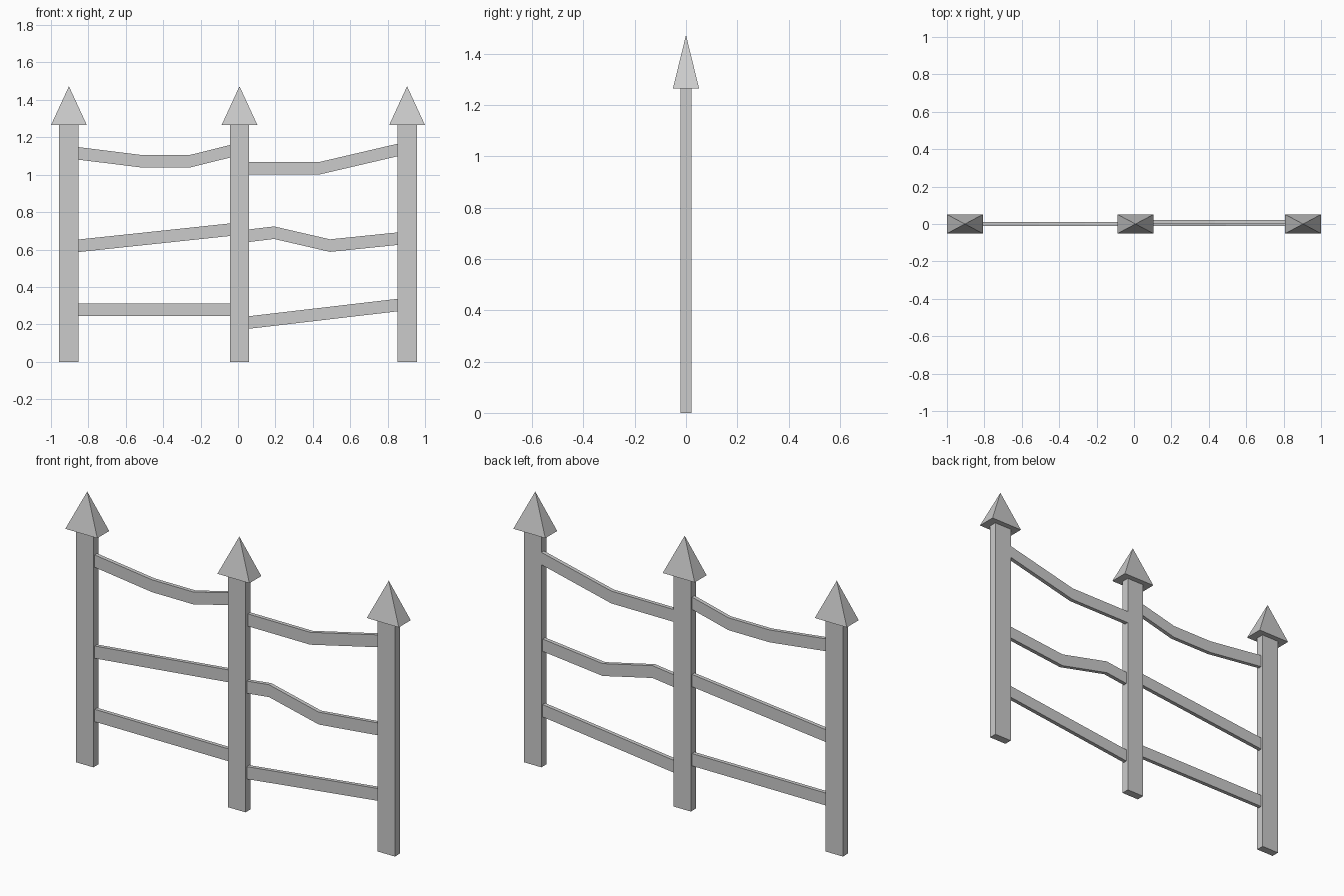
import bpy, bmesh

if "Cube" in bpy.data.objects:
    bpy.data.objects.remove(bpy.data.objects["Cube"])

POST_HALF_W, POST_HALF_D, POST_H = 0.052, 0.0215, 1.265
CAP_HALF_W, CAP_HALF_D, TOP = 0.096, 0.051, 1.473
RAIL_HALF_H, RAIL_HALF_D = 0.0335, 0.0107


def finish(bm, name):
    bmesh.ops.recalc_face_normals(bm, faces=bm.faces)
    mesh = bpy.data.meshes.new(name)
    bm.to_mesh(mesh)
    bm.free()
    bpy.context.collection.objects.link(bpy.data.objects.new(name, mesh))


def extrude_profile(name, profile, y, half_d):
    """Closed x-z outline given depth along y."""
    bm = bmesh.new()
    face = bm.faces.new([bm.verts.new((x, y - half_d, z)) for x, z in profile])
    ext = bmesh.ops.extrude_face_region(bm, geom=[face])
    verts = [v for v in ext["geom"] if isinstance(v, bmesh.types.BMVert)]
    bmesh.ops.translate(bm, verts=verts, vec=(0, 2 * half_d, 0))
    finish(bm, name)


def post(name, x):
    w = POST_HALF_W
    extrude_profile(name, [(x - w, 0), (x + w, 0), (x + w, POST_H), (x - w, POST_H)],
                    0, POST_HALF_D)


def cap(name, x):
    bm = bmesh.new()
    base = [bm.verts.new((x + sx * CAP_HALF_W, sy * CAP_HALF_D, POST_H))
            for sx, sy in ((-1, -1), (1, -1), (1, 1), (-1, 1))]
    tip = bm.verts.new((x, 0, TOP))
    bm.faces.new(base)
    for i in range(4):
        bm.faces.new((base[i], base[(i + 1) % 4], tip))
    finish(bm, name)


def rail(name, path, y=0):
    h = RAIL_HALF_H
    outline = [(x, z - h) for x, z in path] + [(x, z + h) for x, z in reversed(path)]
    extrude_profile(name, outline, y, RAIL_HALF_D)


# Posts with pyramid caps
for side, x in (("left", -0.904), ("middle", 0.008), ("right", 0.904)):
    post(side + "_post", x)
    cap(side + "_post_cap", x)

# Left bay rails
L0, L1 = -0.853, -0.043
rail("left_top_rail", [(L0, 1.114), (-0.508, 1.071), (-0.262, 1.071), (L1, 1.125)])
rail("left_middle_rail", [(L0, 0.62), (L1, 0.706)])
rail("left_bottom_rail", [(L0, 0.277), (L1, 0.277)])

# Right bay rails
R0, R1 = 0.059, 0.853
rail("right_top_rail", [(R0, 1.034), (0.433, 1.034), (R1, 1.132)], y=0.0105)
rail("right_middle_rail", [(R0, 0.674), (0.193, 0.69), (0.492, 0.621), (R1, 0.658)])
rail("right_bottom_rail", [(R0, 0.21), (R1, 0.303)])
